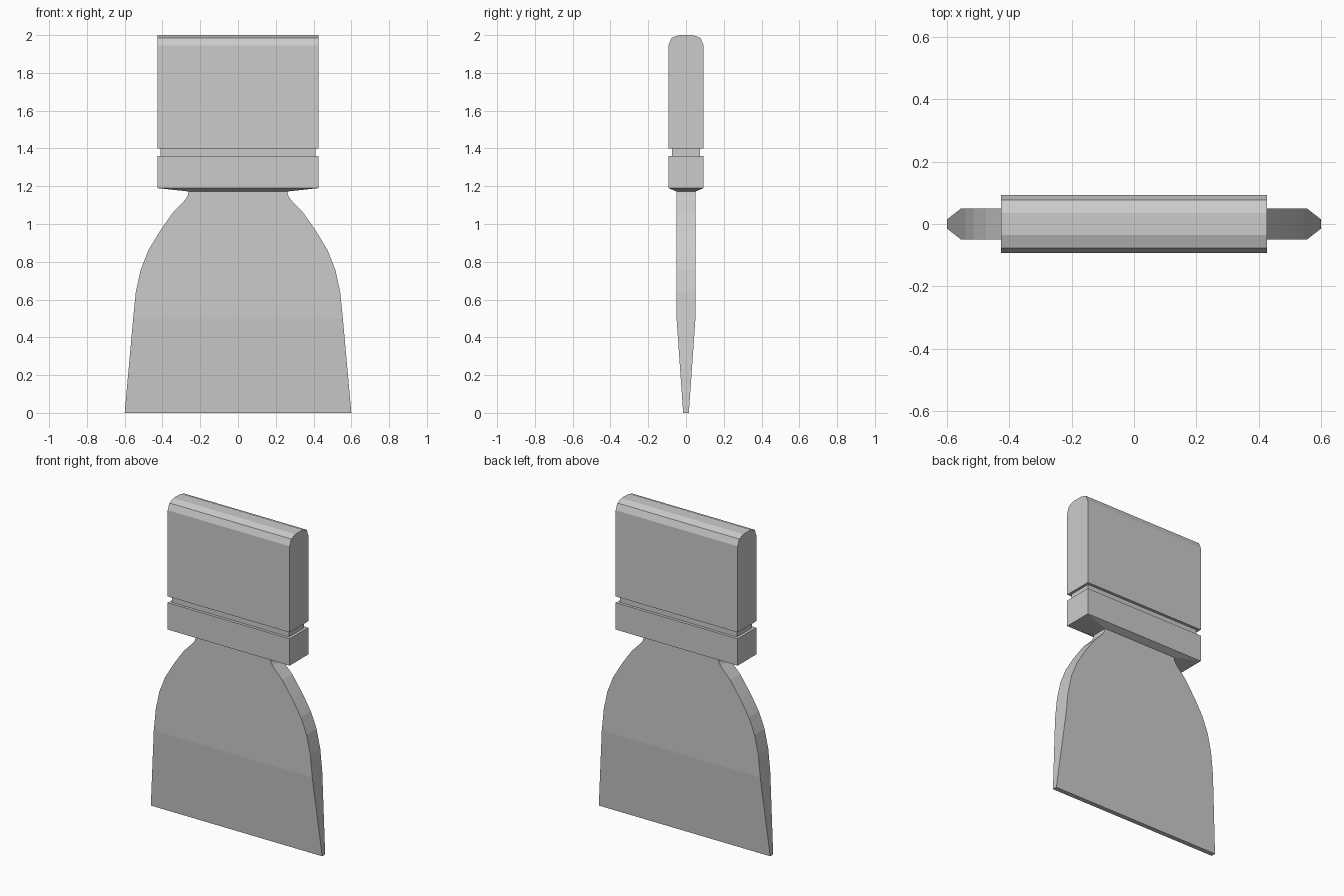
import bpy
import bmesh

cube = bpy.data.objects.get("Cube")
if cube:
    bpy.data.objects.remove(cube, do_unlink=True)

grey = bpy.data.materials.new("plain grey")
grey.use_nodes = True
colour = (0.6, 0.6, 0.6, 1)
grey.diffuse_color = colour
grey.node_tree.nodes["Principled BSDF"].inputs["Base Color"].default_value = colour


def loft(name, sections):
    """Stack rectangular sections (z, half width, half depth), lowest first."""
    bm = bmesh.new()
    rings = []
    for z, w, d in sections:
        rings.append([bm.verts.new((sx * w, sy * d, z))
                      for sx, sy in ((-1, -1), (1, -1), (1, 1), (-1, 1))])
    for low, high in zip(rings, rings[1:]):
        for i in range(4):
            j = (i + 1) % 4
            bm.faces.new((low[i], low[j], high[j], high[i]))
    bm.faces.new(reversed(rings[0]))
    bm.faces.new(rings[-1])
    mesh = bpy.data.meshes.new(name)
    bm.to_mesh(mesh)
    bm.free()
    mesh.materials.append(grey)
    obj = bpy.data.objects.new(name, mesh)
    bpy.context.collection.objects.link(obj)
    return obj


# Flared blade, thinning towards the edge
T = 0.05
loft("blade", [(0, 0.6, 0.015), (0.5, 0.555, T), (0.64, 0.541, T),
               (0.76, 0.515, T), (0.86, 0.475, T), (0.96, 0.415, T),
               (1.06, 0.345, T), (1.13, 0.278, T), (1.15, 0.266, T),
               (1.175, 0.26, T)])

# Handle: tapered collar, narrow groove and grip with a rounded top
W, D = 0.427, 0.093
loft("handle", [(1.172, 0.26, T), (1.19, W, D), (1.36, W, D),
                (1.36, 0.41, 0.075), (1.4, 0.41, 0.075), (1.4, W, D),
                (1.945, W, D), (1.985, W, 0.077), (2.0, W, 0.036)])
